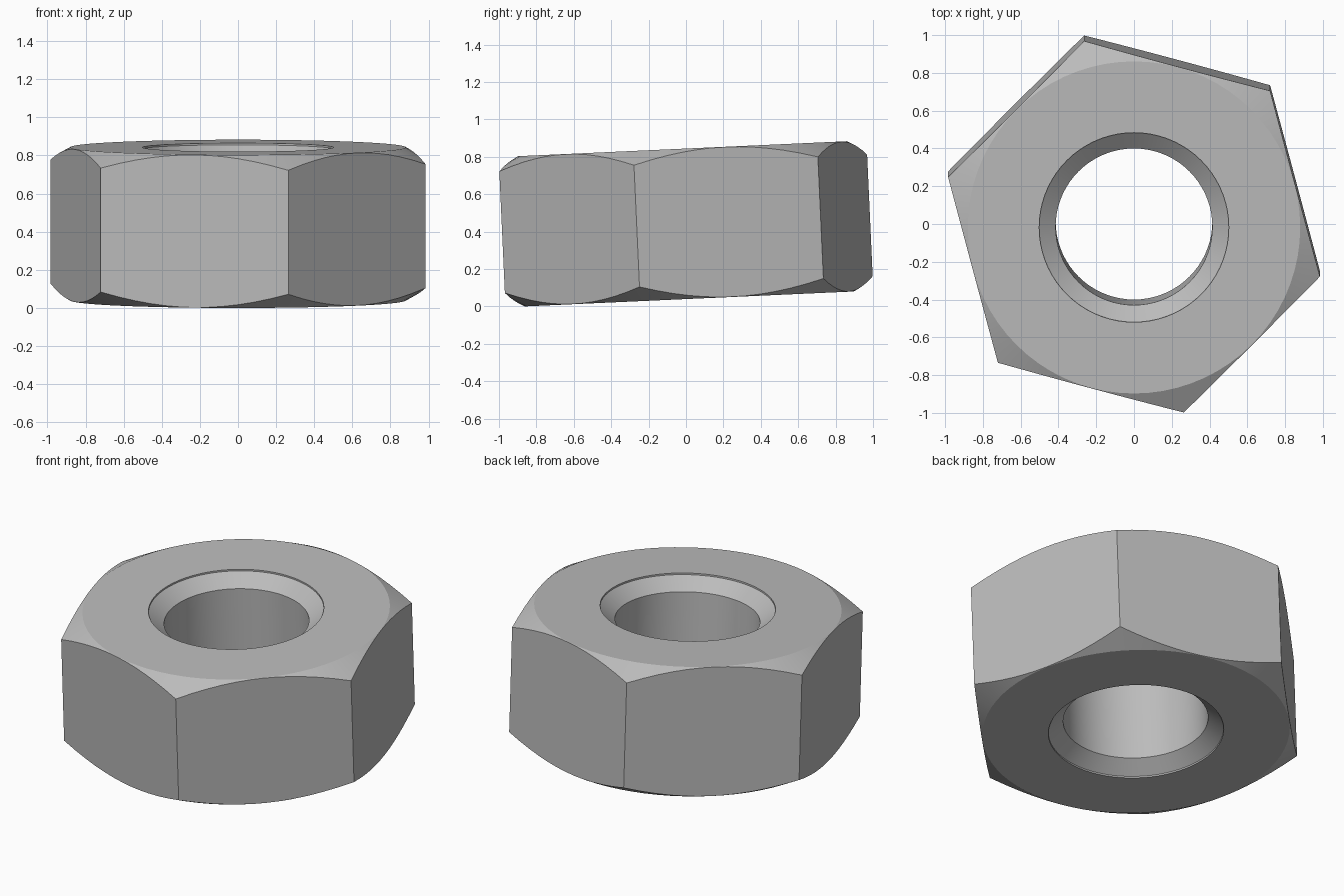
import bpy, bmesh, math
from mathutils import Matrix

cube = bpy.data.objects.get("Cube")
if cube:
    bpy.data.objects.remove(cube)

SEGMENTS = 72          # multiple of six so the corners land on a column
CORNER = 1.019         # radius to the hexagon corners
APOTHEM = CORNER * math.cos(math.pi / 6)
HALF = 0.402           # half the thickness
FLAT = 0.88            # radius of the flat end faces
SLOPE = 0.55           # fall of the corner chamfer
BORE, MOUTH = 0.415, 0.502
LIP, SINK = 0.01, 0.08
TILT = math.radians(2.6)

steel = bpy.data.materials.new("steel grey")
steel.use_nodes = True
grey = (0.5, 0.5, 0.5, 1)
steel.diffuse_color = grey
steel.node_tree.nodes["Principled BSDF"].inputs["Base Color"].default_value = grey


def section(angle):
    """Closed radial section (radius, height) of the nut at one angle."""
    off = angle % (math.pi / 3) - math.pi / 6
    side = APOTHEM / math.cos(off)
    shoulder = HALF - (side - FLAT) * SLOPE
    upper = [(side, shoulder), (FLAT, HALF), (MOUTH, HALF),
             (MOUTH, HALF - LIP), (BORE, HALF - SINK)]
    return upper + [(r, -z) for r, z in reversed(upper)]


# Sweep the section round the axis
bm = bmesh.new()
columns = []
for i in range(SEGMENTS):
    a = math.tau * i / SEGMENTS
    columns.append([bm.verts.new((r * math.cos(a), r * math.sin(a), z))
                    for r, z in section(a)])
for i, col in enumerate(columns):
    nxt = columns[(i + 1) % SEGMENTS]
    for j in range(len(col)):
        k = (j + 1) % len(col)
        bm.faces.new((col[j], col[k], nxt[k], nxt[j]))
bmesh.ops.recalc_face_normals(bm, faces=bm.faces)

# Turn the corners into place, tilt and lift onto the ground
place = (Matrix.Translation((0, 0, 0.443))
         @ Matrix.Rotation(TILT, 4, 'X')
         @ Matrix.Rotation(math.radians(45), 4, 'Z'))
bm.transform(place)
bm.transform(Matrix.Translation((0, 0, -min(v.co.z for v in bm.verts))))

mesh = bpy.data.meshes.new("hex_nut")
bm.to_mesh(mesh)
bm.free()
mesh.materials.append(steel)
nut = bpy.data.objects.new("hex_nut", mesh)
bpy.context.collection.objects.link(nut)
bpy.context.view_layer.objects.active = nut
nut.select_set(True)
bpy.ops.object.shade_smooth_by_angle(angle=math.radians(20))
